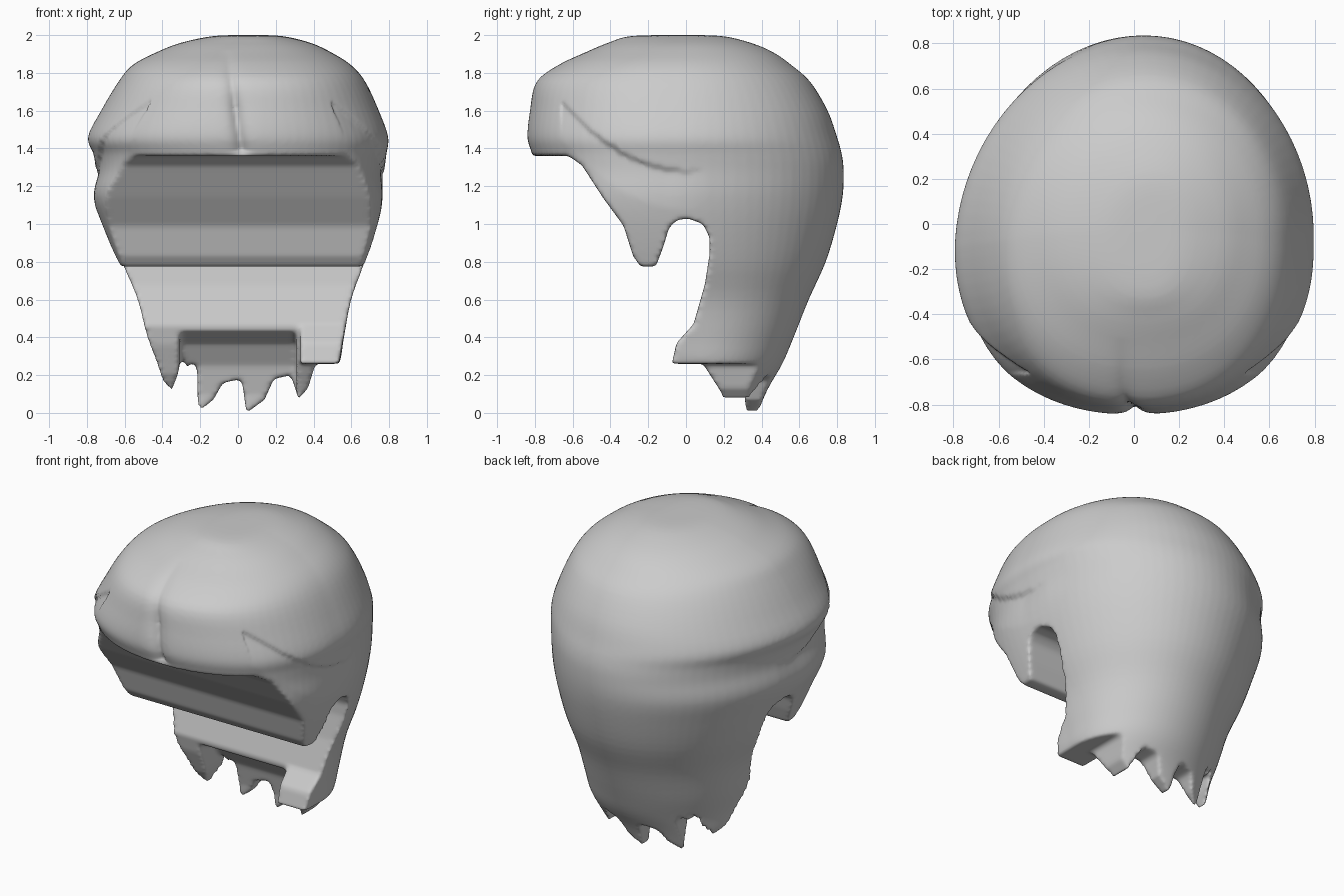
import bpy, bmesh, math

cube = bpy.data.objects.get("Cube")
if cube:
    bpy.data.objects.remove(cube, do_unlink=True)

grey = bpy.data.materials.new("hair grey")
grey.use_nodes = True
grey.diffuse_color = (0.6, 0.6, 0.6, 1)
grey.node_tree.nodes["Principled BSDF"].inputs["Base Color"].default_value = grey.diffuse_color


def loft(name, rings):
    bm = bmesh.new()
    loops = [[bm.verts.new(p) for p in ring] for ring in rings]
    n = len(loops[0])
    for a, b in zip(loops, loops[1:]):
        for i in range(n):
            bm.faces.new((a[i], a[(i + 1) % n], b[(i + 1) % n], b[i]))
    bm.faces.new(loops[0])
    bm.faces.new(loops[-1])
    bmesh.ops.recalc_face_normals(bm, faces=bm.faces)
    mesh = bpy.data.meshes.new(name)
    bm.to_mesh(mesh)
    bm.free()
    mesh.materials.append(grey)
    obj = bpy.data.objects.new(name, mesh)
    bpy.context.scene.collection.objects.link(obj)
    return obj


def smooth_path(rows, steps):
    """Catmull-Rom curve through rows of numbers."""
    rows = [rows[0]] + rows + [rows[-1]]
    out = []
    for p, q, r, s in zip(rows, rows[1:], rows[2:], rows[3:]):
        for k in range(steps):
            t = k / steps
            out.append([b + 0.5 * t * (c - a + t * (2 * a - 5 * b + 4 * c - d + t * (3 * (b - c) + d - a)))
                        for a, b, c, d in zip(p, q, r, s)])
    return out + [rows[-1]]


def egg(z, cx, w, yc, front, back, n=80):
    ring = []
    for i in range(n):
        a = math.tau * i / n
        c, s = math.cos(a), math.sin(a)
        if s < 0:  # slightly squarer at the front
            k = (abs(c) ** 2.2 + abs(s) ** 2.2) ** (-1 / 2.2)
            c, s = c * k, s * k
        skew = 0.035 * max(0, s)
        ring.append((cx + skew + w * c, yc + s * (back - yc if s > 0 else yc - front), z))
    return ring


# Outer head of hair: height, centre x, half width, widest y, front y, back y
levels = [
    (-0.05, 0.01, 0.34, 0.10, -0.40, 0.36), (0.12, 0.03, 0.43, 0.10, -0.50, 0.43),
    (0.26, 0.05, 0.485, 0.06, -0.60, 0.51), (0.40, 0.04, 0.52, 0.05, -0.70, 0.57),
    (0.60, 0.03, 0.57, 0.02, -0.75, 0.65), (0.80, 0.02, 0.66, -0.04, -0.80, 0.74),
    (1.00, 0.01, 0.73, -0.08, -0.82, 0.80), (1.15, 0, 0.77, -0.10, -0.82, 0.83),
    (1.28, 0.01, 0.765, -0.10, -0.81, 0.835), (1.37, 0.01, 0.775, -0.10, -0.82, 0.825),
    (1.46, 0, 0.795, -0.10, -0.845, 0.80), (1.60, 0.01, 0.735, -0.09, -0.83, 0.75),
    (1.75, 0.02, 0.655, -0.08, -0.795, 0.66), (1.84, 0.02, 0.58, -0.07, -0.68, 0.56),
    (1.91, 0.03, 0.46, -0.05, -0.53, 0.46), (1.96, 0.04, 0.34, -0.04, -0.41, 0.34),
    (1.995, 0.05, 0.18, -0.03, -0.29, 0.19), (2.0, 0.05, 0.02, -0.03, -0.05, -0.01),
]
hair = loft("hair", [egg(*row) for row in smooth_path(levels, 4)])


def side_cutter(name, profile, x0, x1):
    return loft(name, [[(x, y, z) for y, z in profile] for x in (x0, x1)])


cutters = [
    # Face, ear and neck opening
    side_cutter("opening_cutter", [
        (-1.2, 1.36), (-0.62, 1.36), (-0.55, 1.31), (-0.44, 1.14), (-0.33, 0.99), (-0.28, 0.83),
        (-0.24, 0.775), (-0.16, 0.775), (-0.12, 0.88), (-0.09, 0.98), (-0.05, 1.02), (0.01, 1.03),
        (0.09, 1.00), (0.125, 0.93), (0.125, 0.84), (0.10, 0.68), (0.04, 0.47), (-0.05, 0.37),
        (-0.075, 0.26), (0.09, 0.26), (0.18, 0.12), (0.30, -0.3), (-1.2, -0.3)], -1.2, 1.2),
    # Right side leg of hair, without the forward flick of the left one
    side_cutter("leg_cutter", [
        (-0.4, 0.47), (0.035, 0.47), (0.06, 0.36), (0.16, 0.12), (0.2, -0.2), (-0.4, -0.2)], -1.2, 0.33),
    # Hollow under the nape
    side_cutter("nape_cutter", [
        (-0.3, 0.43), (0.05, 0.43), (0.19, 0.37), (0.27, 0.25), (0.31, 0.1), (0.335, -0.2), (-0.3, -0.2)],
        -0.31, 0.31),
]

# Jagged lower edge
edge = [(-0.8, 0.32), (-0.46, 0.29), (-0.42, 0.19), (-0.35, 0.125), (-0.32, 0.20), (-0.295, 0.32),
        (-0.27, 0.235), (-0.24, 0.29), (-0.215, 0.22), (-0.215, 0.0), (-0.13, 0.07), (-0.08, 0.16),
        (0.02, 0.18), (0.045, 0.0), (0.14, 0.07), (0.19, 0.18), (0.28, 0.20), (0.32, 0.075),
        (0.37, 0.13), (0.41, 0.26), (0.8, 0.26), (0.8, -0.4), (-0.8, -0.4)]
cutters.append(loft("edge_cutter", [[(x, y, z) for x, z in edge] for y in (-1.2, 1.2)]))

bpy.context.view_layer.objects.active = hair
hair.select_set(True)


def apply(kind, **settings):
    mod = hair.modifiers.new("step", kind)
    for key, value in settings.items():
        setattr(mod, key, value)
    bpy.ops.object.modifier_apply(modifier=mod.name)


for cutter in cutters:
    apply("BOOLEAN", operation="DIFFERENCE", solver="EXACT", object=cutter)
    bpy.data.objects.remove(cutter, do_unlink=True)
apply("REMESH", mode="VOXEL", voxel_size=0.014)

# Parting between the halves of the fringe, and the fringe's overlap at the temples
normals = [v.normal.copy() for v in hair.data.vertices]
for v, normal in zip(hair.data.vertices, normals):
    x, y, z = v.co
    if y < -0.3 and z > 1.365 and normal.z > -0.5:
        line = 0.02 - 0.14 * (z - 1.37)
        fade = min(1, max(0, (1.92 - z) / 0.3))
        v.co -= normal * 0.05 * fade * math.exp(-abs(x - line) / 0.03)
    below = 1.28 + 0.85 * y * y - z
    if -0.66 < y < 0.1 and abs(x) > 0.45 and 0 < below < 0.2 and abs(normal.x) > 0.4:
        v.co.x -= math.copysign(0.02 * (1 - below / 0.2) * min(1, (0.1 - y) / 0.2), x)

apply("SMOOTH", factor=0.5, iterations=4)
hair.data.materials.clear()
hair.data.materials.append(grey)
for poly in hair.data.polygons:
    poly.material_index = 0
bpy.ops.object.shade_smooth_by_angle(angle=math.radians(75))
